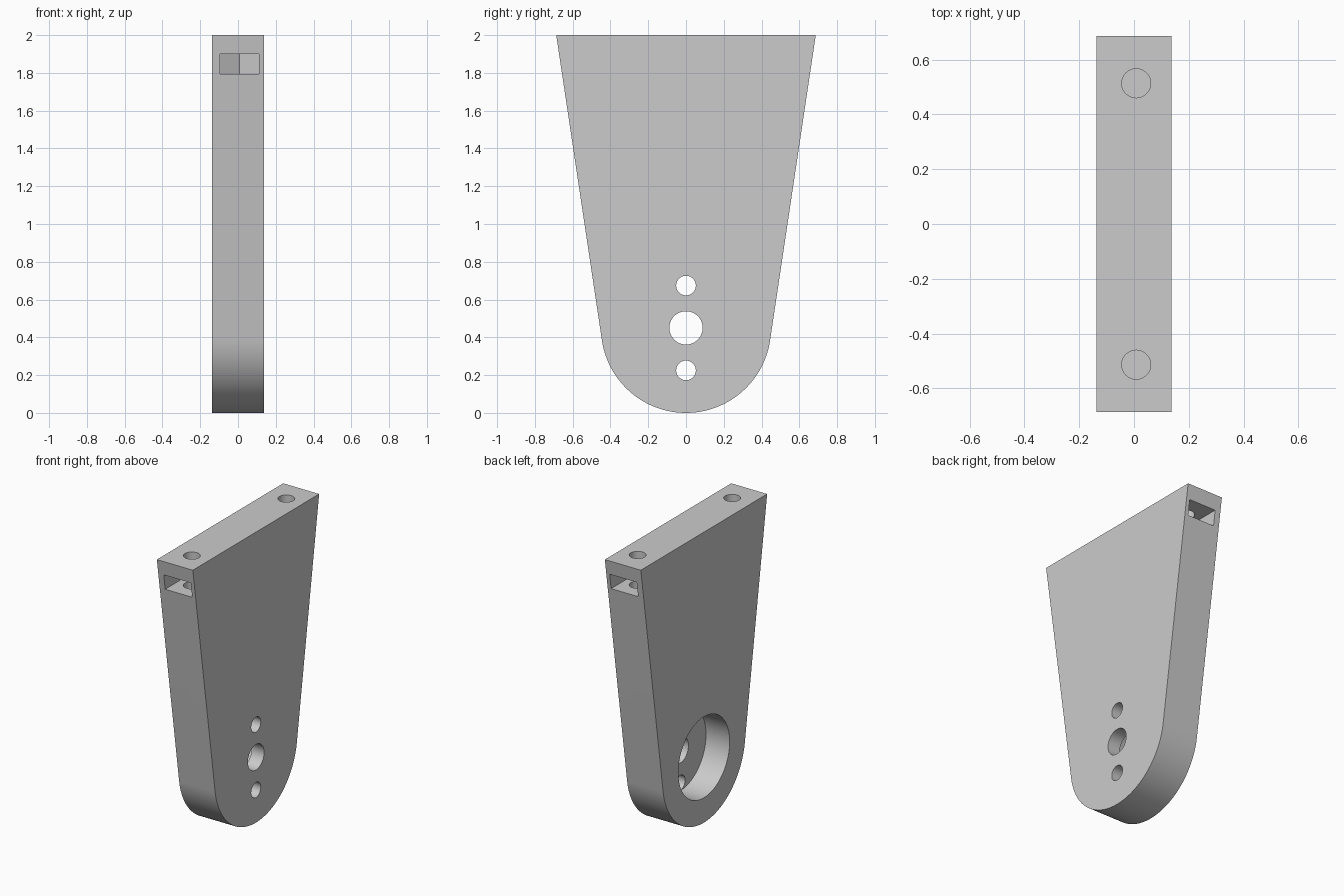
import bpy, bmesh, math
from mathutils import Vector

cube = bpy.data.objects.get("Cube")
if cube:
    bpy.data.objects.remove(cube, do_unlink=True)

HALF_T, HALF_TOP, TOP, R = 0.137, 0.687, 2.0, 0.45
BOLT_X, BOLT_Y, BOLT_R = 0.008, 0.514, 0.053

grey = bpy.data.materials.new("light grey")
grey.use_nodes = True
colour = (0.6, 0.6, 0.6, 1)
grey.diffuse_color = colour
grey.node_tree.nodes["Principled BSDF"].inputs["Base Color"].default_value = colour


def prism(name, outline, offset):
    """Extrude a closed outline of 3D points along an offset."""
    bm = bmesh.new()
    face = bm.faces.new([bm.verts.new(p) for p in outline])
    ext = bmesh.ops.extrude_face_region(bm, geom=[face])
    verts = [v for v in ext["geom"] if isinstance(v, bmesh.types.BMVert)]
    bmesh.ops.translate(bm, verts=verts, vec=offset)
    bmesh.ops.recalc_face_normals(bm, faces=bm.faces)
    mesh = bpy.data.meshes.new(name)
    bm.to_mesh(mesh)
    bm.free()
    mesh.materials.append(grey)
    obj = bpy.data.objects.new(name, mesh)
    bpy.context.collection.objects.link(obj)
    return obj


def circle(centre, radius, u, v, n=64):
    c, u, v = Vector(centre), Vector(u), Vector(v)
    angles = [2 * math.pi * i / n for i in range(n)]
    return [c + radius * (math.cos(a) * u + math.sin(a) * v) for a in angles]


X, Y, Z = (1, 0, 0), (0, 1, 0), (0, 0, 1)

# Tapered plate: straight sides tangent to a round lower end
rise = TOP - R
tangent = math.atan2(rise, HALF_TOP) - math.acos(R / math.hypot(rise, HALF_TOP))
steps = 64
sweep = -math.pi - 2 * tangent
outline = [(-HALF_T, -HALF_TOP, TOP), (-HALF_T, HALF_TOP, TOP)]
for i in range(steps + 1):
    a = tangent + sweep * i / steps
    outline.append((-HALF_T, R * math.cos(a), R + R * math.sin(a)))
plate = prism("tapered_plate", outline, (2 * HALF_T, 0, 0))

cutters = []

# Pivot hole, the two screw holes beside it and the round pocket
for z, r in ((0.225, 0.052), (R, 0.088), (0.674, 0.052)):
    cutters.append(prism("through_hole_cutter", circle((-0.3, 0, z), r, Y, Z), (0.6, 0, 0)))
cutters.append(prism("pocket_cutter", circle((-0.3, 0, R), 0.279, Y, Z, 96), (0.343, 0, 0)))

# Bolt holes in the top, each with a nut slot that ends in a hexagon point
half_w = 0.103
point = 2 * half_w / math.sqrt(3)
for s in (-1, 1):
    cutters.append(prism("bolt_hole_cutter",
                         circle((BOLT_X, s * BOLT_Y, 1.55), BOLT_R, X, Y, 48), (0, 0, 0.6)))
    slot = [(BOLT_X + x, s * y, 1.795) for x, y in (
        (-half_w, 0.9), (half_w, 0.9), (half_w, BOLT_Y - point / 2),
        (0, BOLT_Y - point), (-half_w, BOLT_Y - point / 2))]
    slot = [(x if abs(x - BOLT_X) > 0.001 else BOLT_X, y, z) for x, y, z in slot]
    cutters.append(prism("nut_slot_cutter", slot, (0, 0, 0.105)))

# Cut everything out of the plate
bpy.ops.object.select_all(action="DESELECT")
bpy.context.view_layer.objects.active = plate
plate.select_set(True)
for cutter in cutters:
    cutter.hide_render = True
    mod = plate.modifiers.new("cut", "BOOLEAN")
    mod.operation, mod.solver, mod.object = "DIFFERENCE", "EXACT", cutter
    bpy.ops.object.modifier_apply(modifier=mod.name)
    bpy.data.objects.remove(cutter, do_unlink=True)

bpy.ops.object.shade_smooth_by_angle(angle=math.radians(30))
